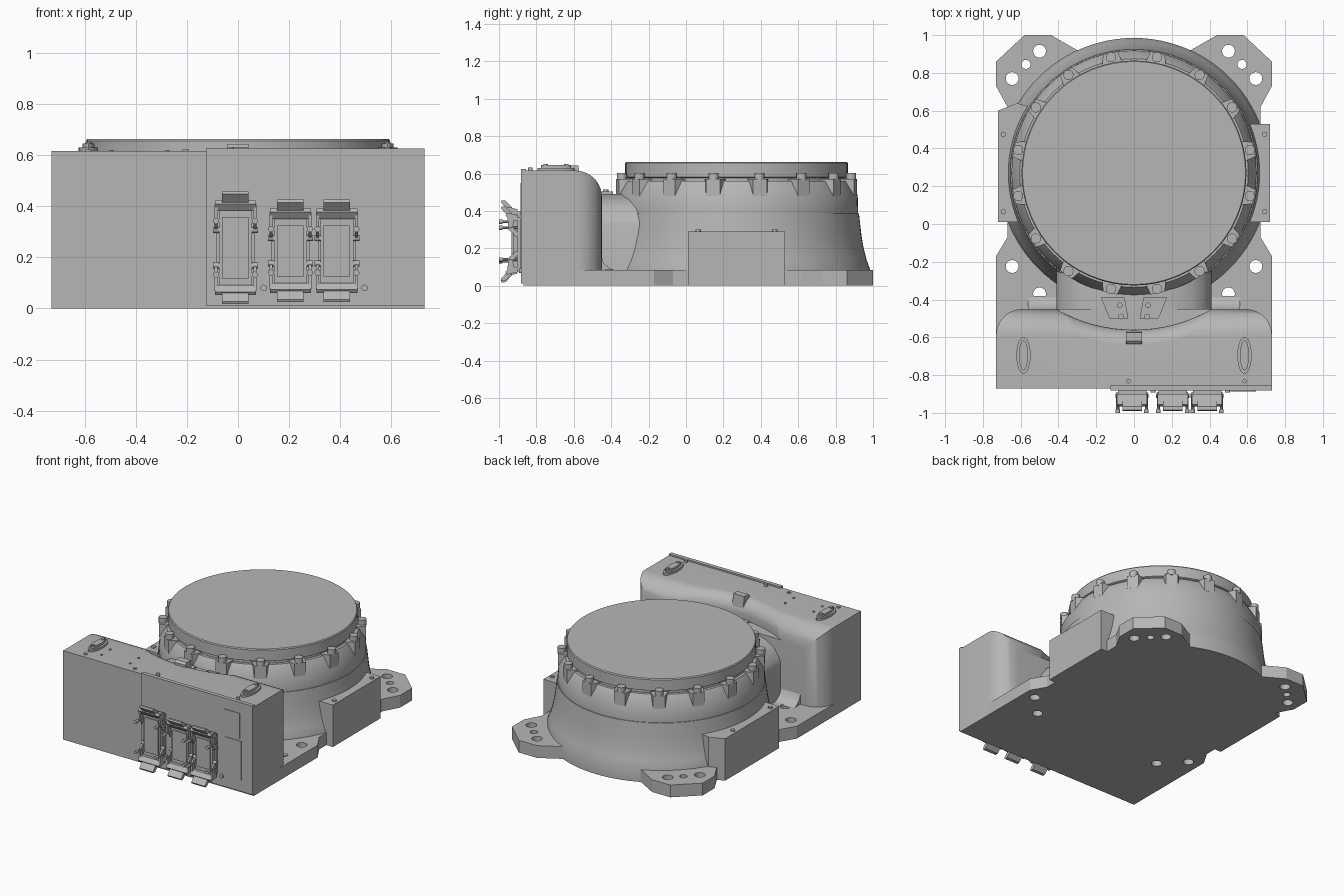
import bpy, bmesh, math
from math import sin, cos, pi, radians
from mathutils import Vector, Matrix

cube = bpy.data.objects.get("Cube")
if cube:
    bpy.data.objects.remove(cube, do_unlink=True)

GREY = (0.47, 0.47, 0.47, 1)
metal = bpy.data.materials.new("cast grey")
metal.use_nodes = True
metal.diffuse_color = GREY
metal.node_tree.nodes["Principled BSDF"].inputs["Base Color"].default_value = GREY

CY = 0.27          # turret axis in y
TOP = 0.615        # housing height


def finish(name, bm, smooth=False):
    bmesh.ops.recalc_face_normals(bm, faces=bm.faces)
    mesh = bpy.data.meshes.new(name)
    bm.to_mesh(mesh)
    bm.free()
    mesh.materials.append(metal)
    ob = bpy.data.objects.new(name, mesh)
    bpy.context.collection.objects.link(ob)
    if smooth:
        shade(ob)
    return ob


def shade(ob, angle=35):
    bpy.ops.object.select_all(action='DESELECT')
    ob.select_set(True)
    bpy.context.view_layer.objects.active = ob
    bpy.ops.object.shade_smooth_by_angle(angle=radians(angle))


def prism(name, pts, axis, lo, hi, smooth=False):
    """Extrude a closed outline along one axis."""
    place = {'x': lambda u, v, w: (w, u, v),
             'y': lambda u, v, w: (u, w, v),
             'z': lambda u, v, w: (u, v, w)}[axis]
    bm = bmesh.new()
    face = bm.faces.new([bm.verts.new(place(u, v, lo)) for u, v in pts])
    ext = bmesh.ops.extrude_face_region(bm, geom=[face])
    verts = [g for g in ext['geom'] if isinstance(g, bmesh.types.BMVert)]
    bmesh.ops.translate(bm, verts=verts, vec=Vector(place(0, 0, hi - lo)))
    return finish(name, bm, smooth)


def box(name, x0, x1, y0, y1, z0, z1):
    return prism(name, [(x0, y0), (x1, y0), (x1, y1), (x0, y1)], 'z', z0, z1)


def oval(u, v, ru, rv, n=24):
    return [(u + ru * cos(2 * pi * i / n), v + rv * sin(2 * pi * i / n)) for i in range(n)]


def disc(name, axis, u, v, r, lo, hi, n=20):
    return prism(name, oval(u, v, r, r, n), axis, lo, hi, True)


def lathe(name, profile, n=96):
    """Revolve an (r, z) profile about the turret axis, closed on the axis."""
    bm = bmesh.new()
    rings = [[bm.verts.new((r * cos(2 * pi * i / n), CY + r * sin(2 * pi * i / n), z))
              for i in range(n)] for r, z in profile]
    for a, b in zip(rings, rings[1:]):
        for i in range(n):
            j = (i + 1) % n
            bm.faces.new((a[i], a[j], b[j], b[i]))
    bm.faces.new(rings[0])
    bm.faces.new(rings[-1])
    return finish(name, bm, True)


def cut(target, cutter):
    cutter.hide_render = True
    mod = target.modifiers.new("cut", 'BOOLEAN')
    mod.operation, mod.solver, mod.object = 'DIFFERENCE', 'EXACT', cutter
    bpy.context.view_layer.objects.active = target
    bpy.ops.object.modifier_apply(modifier=mod.name)
    bpy.data.objects.remove(cutter, do_unlink=True)


# Base plate with drilled feet
half = [(0.73, -0.87), (0.73, -0.17), (0.67, -0.07), (0.67, 0.62), (0.73, 0.73),
        (0.73, 0.86), (0.58, 1.0), (0.44, 1.0), (0.3, 0.92)]
plate = prism("base_plate", half + [(-x, y) for x, y in reversed(half)], 'z', 0, 0.085)
for s in (1, -1):
    for x, y, r in [(0.5, 0.915, 0.034), (0.645, 0.77, 0.034), (0.572, 0.845, 0.024),
                    (0.645, -0.225, 0.034), (0.5, -0.37, 0.034)]:
        cut(plate, disc("hole_cutter", 'z', s * x, y, r, -0.1, 0.3))
disc("plate_plug", 'z', 0.645, -0.41, 0.02, 0.08, 0.09)

# Turret: flared skirt, sloped shoulder and top disc
lathe("turret_body", [(0.715, 0), (0.715, 0.085), (0.695, 0.14), (0.68, 0.2), (0.668, 0.27),
                      (0.66, 0.34), (0.655, 0.385), (0.65, 0.385), (0.648, 0.485),
                      (0.605, 0.56), (0.58, 0.56)])
lathe("top_disc", [(0.585, 0.5), (0.585, 0.575), (0.595, 0.58), (0.595, 0.655), (0.59, 0.662)])

# Ring of lugs, each with a bolt
for k in range(16):
    turn = Matrix.Translation((0, CY, 0)) @ Matrix.Rotation((k + 0.5) * pi / 8, 4, 'Z')
    lug = prism("flange_lug", [(0.57, -0.06), (0.648, -0.038), (0.648, 0.038), (0.57, 0.06)],
                'z', 0.48, 0.57)
    bolt = disc("flange_bolt", 'z', 0.625, 0, 0.027, 0.56, 0.603, 16)
    for ob in (lug, bolt):
        ob.data.transform(turn)

# Rear-rounded housing with a flared recess facing the turret
bm = bmesh.new()
bmesh.ops.create_cube(bm, size=1)
for v in bm.verts:
    v.co = (v.co.x * 1.46, -0.66 + v.co.y * 0.42, (v.co.z + 0.5) * TOP)
rounded = [e for e in bm.edges if all(v.co.y > -0.5 for v in e.verts)
           and any(v.co.z > 0.1 for v in e.verts)]
bmesh.ops.bevel(bm, geom=rounded, offset=0.14, segments=10, profile=0.5, affect='EDGES',
                clamp_overlap=True)
housing = finish("housing", bm)
flare = [(0.92 - 0.09 * cos(a), TOP + 0.001 - 0.09 + 0.09 * sin(a))
         for a in [i * pi / 16 for i in range(9)]]
cut(housing, lathe("recess_cutter", [(0.83, 0.49)] + flare + [(0.92, 0.8)]))
shade(housing)

# Neck joining housing and turret
side = [(0.41, 0), (0.41, 0.33), (0.4, 0.36), (0.36, 0.42), (0.3, 0.46), (0.2, 0.49)]
prism("neck", side + [(-x, z) for x, z in reversed(side)], 'y', -0.62, -0.2, True)

# Low fillet where the housing meets the plate
prism("housing_foot_fillet", [(-0.5, 0.08), (-0.38, 0.08), (-0.41, 0.095), (-0.44, 0.12),
                              (-0.455, 0.17), (-0.5, 0.17)], 'x', -0.56, 0.56, True)

# Label plates on the neck and the clip above them
prism("label_plate_middle", [(-0.11, -0.56), (0.11, -0.56), (0.08, -0.5), (-0.08, -0.5)],
      'z', 0.485, 0.497)
for s in (1, -1):
    prism("label_plate_side", [(s * 0.03, -0.5), (s * 0.13, -0.5), (s * 0.175, -0.39),
                               (s * 0.05, -0.39)], 'z', 0.485, 0.505)
    for x, y in [(0.07, -0.49), (0.075, -0.43)]:
        disc("label_screw", 'z', s * x, y, 0.015, 0.5, 0.515, 12)
prism("centre_clip", [(-0.635, 0.6), (-0.635, 0.63), (-0.62, 0.643), (-0.575, 0.643),
                      (-0.565, 0.54), (-0.59, 0.54)], 'x', -0.042, 0.042)

# Oval lifting caps on the housing
for s in (1, -1):
    prism("cap_base", oval(s * 0.585, -0.695, 0.038, 0.098), 'z', 0.6, 0.63, True)
    prism("cap_top", oval(s * 0.585, -0.695, 0.024, 0.08), 'z', 0.62, 0.645, True)
    for y in (-0.64, -0.75):
        disc("cap_screw", 'z', s * 0.585, y, 0.012, 0.64, 0.65, 12)
for x in (-0.585, -0.205, -0.03, 0.585):
    disc("lid_screw", 'z', x, -0.832, 0.012, 0.6, 0.632 if x > -0.1 else 0.622, 12)
for x in (-0.495, -0.275):
    for y in (-0.69, -0.785):
        disc("lid_rivet", 'z', x, y, 0.008, 0.61, 0.62, 10)

# Front connector panel with a lip over the housing edge
box("front_panel", -0.125, 0.73, -0.882, -0.865, 0.012, 0.625)
box("panel_lip", -0.125, 0.73, -0.87, -0.855, 0.6, 0.625)
box("upper_cover", 0.512, 0.632, -0.886, -0.88, 0.375, 0.55)
box("lower_cover", 0.515, 0.645, -0.886, -0.88, 0.09, 0.36)
for x in (0.1, 0.495):
    disc("panel_screw", 'y', x, 0.08, 0.013, -0.892, -0.88, 12)


# Sockets: body, mouth, and a clamp lever at each end
def socket(cx, cz, h):
    box("socket_flange", cx - 0.075, cx + 0.075, -0.9, -0.88, cz - h, cz + h)
    box("socket_body", cx - 0.065, cx + 0.065, -0.925, -0.89, cz - h + 0.01, cz + h - 0.01)
    box("socket_mouth", cx - 0.052, cx + 0.052, -0.932, -0.92, cz - h + 0.04, cz + h - 0.04)
    for t in (1, -1):
        def yz(pts):
            return [(y, cz + t * (h + d)) for y, d in pts]
        prism("lever_bar", yz([(-0.9, -0.015), (-0.945, -0.015), (-0.965, 0.012),
                               (-0.955, 0.025), (-0.9, 0.012)]), 'x', cx - 0.08, cx + 0.08)
        prism("lever_tab", yz([(-0.915, 0.005), (-0.955, 0.01), (-0.99, 0.05), (-0.985, 0.06),
                               (-0.965, 0.058)]), 'x', cx - 0.052, cx + 0.052)
        for s in (1, -1):
            x = cx + s * 0.076
            prism("lever_arm", yz([(-0.89, -0.09), (-0.905, -0.1), (-0.95, -0.065),
                                   (-0.955, 0.01), (-0.92, 0.01), (-0.925, -0.055)]),
                  'x', x - 0.006, x + 0.006)
            z = cz + t * (h - 0.055)
            disc("lever_pin", 'y', x, z, 0.008, -0.99, -0.9, 10)
            disc("lever_knob", 'y', x, z, 0.012, -1.0, -0.982, 12)
            disc("lever_pivot", 'x', -0.91, z - t * 0.035, 0.012, x - 0.012, x + 0.012, 12)


socket(-0.01, 0.237, 0.16)
for cx in (0.205, 0.387):
    socket(cx, 0.225, 0.14)

# Side boxes, the right one ending in a chamfered tail
box("left_side_box", 0.55, 0.72, 0.01, 0.53, 0, 0.29)
prism("right_side_box", [(-0.55, 0.01), (-0.72, 0.01), (-0.72, 0.6), (-0.62, 0.64),
                         (-0.55, 0.62)], 'z', 0, 0.29)
for s in (1, -1):
    for y in (0.065, 0.475):
        disc("side_box_screw", 'z', s * 0.692, y, 0.014, 0.285, 0.3, 12)
